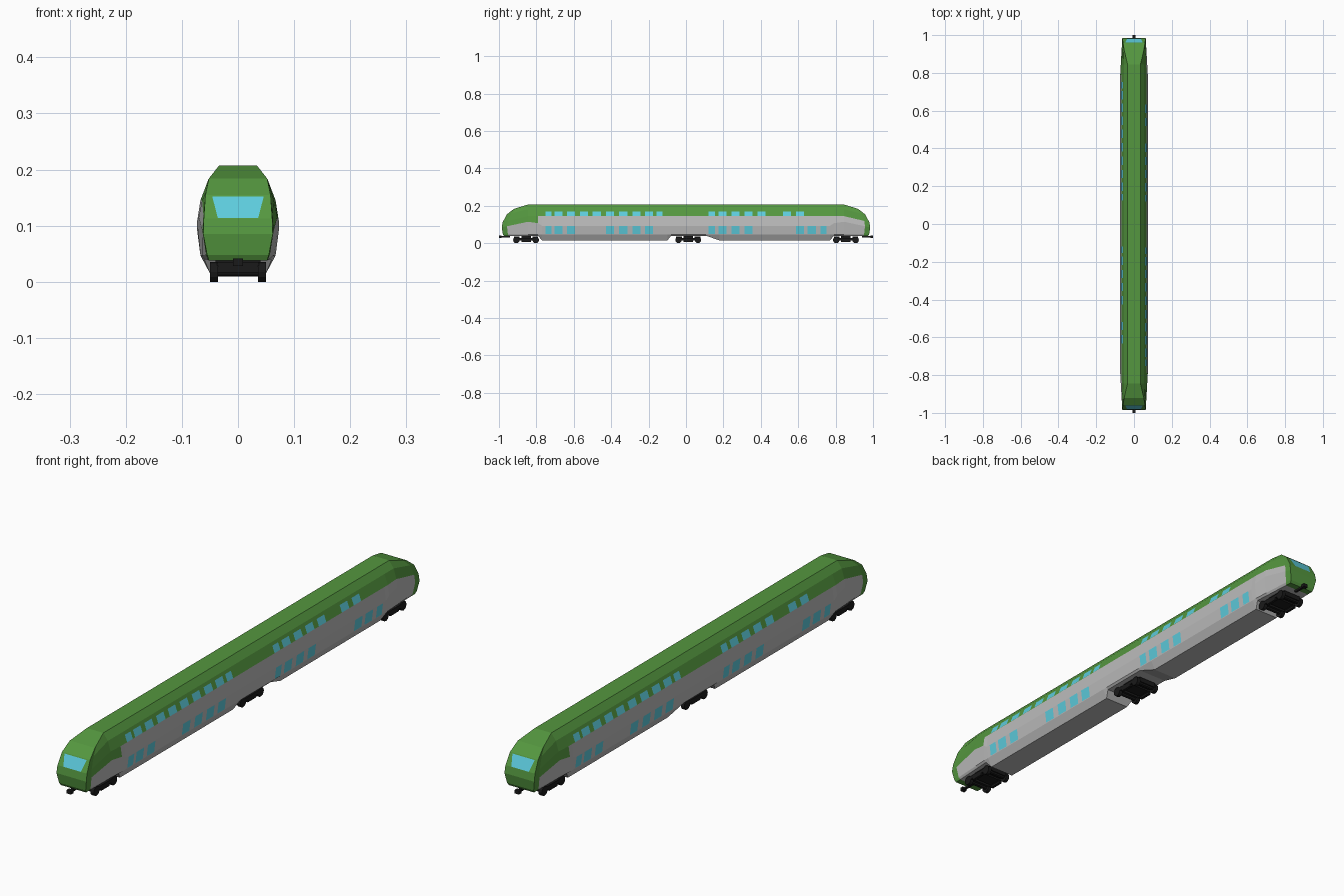
import bpy, bmesh, math
from mathutils import Vector, Matrix

if "Cube" in bpy.data.objects:
    bpy.data.objects.remove(bpy.data.objects["Cube"])


def material(name, rgb):
    m = bpy.data.materials.new(name)
    m.diffuse_color = (*rgb, 1)
    m.use_nodes = True
    m.node_tree.nodes["Principled BSDF"].inputs["Base Color"].default_value = m.diffuse_color
    return m


GREY = material("light_grey", (0.5, 0.5, 0.5))
GREEN = material("green", (0.09, 0.31, 0.05))
GLASS = material("blue_glass", (0.11, 0.60, 0.72))
BLACK = material("black", (0.01, 0.01, 0.01))


def finish(name, bm, *mats):
    me = bpy.data.meshes.new(name)
    bm.to_mesh(me)
    bm.free()
    ob = bpy.data.objects.new(name, me)
    bpy.context.collection.objects.link(ob)
    for m in mats:
        me.materials.append(m)
    return ob


def box(bm, center, size):
    bmesh.ops.create_cube(bm, size=1, matrix=Matrix.Translation(center) @ Matrix.Diagonal((*size, 1)))


def cyl_x(bm, center, r, depth, n=12):
    bmesh.ops.create_cone(bm, cap_ends=True, segments=n, radius1=r, radius2=r, depth=depth,
                          matrix=Matrix.Translation(center) @ Matrix.Rotation(math.pi / 2, 4, 'Y'))


# Half cross-section (x, z) from floor edge to roof edge, and the nose outline (x, y, z)
SECTION = [(.05, .015), (.067, .047), (.073, .093), (.067, .145), (.053, .182), (.034, .207)]
NOSE = [(.052, .973, .038), (.055, .979, .048), (.062, .985, .085),
        (.061, .98, .113), (.058, .957, .155), (.052, .92, .184)]


def station(y, low):
    pts = [Vector((x, y, z)) for x, z in SECTION]
    if not low:                       # floor raised over a bogie
        pts[0] = Vector((.06, y, .04))
    if abs(y) > .78:                  # ends taper and the colour line rises
        pts[2].z = .107 if abs(y) < .8 else .115
        if abs(y) > .8:
            for p in pts[:4]:
                p.x -= .003
    return pts


def nose(sign):
    return [Vector((x, sign * y, z)) for x, y, z in NOSE]


def blend(a, b, t):
    return [p.lerp(q, t) for p, q in zip(a, b)]


# Body shell: loft of stations, raised floor over the three bogies
floor = [(-.845, 0), (-.79, 0), (-.77, 1), (-.1, 1), (-.08, 0),
         (.107, 0), (.18, 1), (.77, 1), (.79, 0), (.845, 0)]
stations = [station(y, low) for y, low in floor]
stations = ([nose(-1), blend(stations[0], nose(-1), .8)] + stations
            + [blend(stations[-1], nose(1), .8), nose(1)])
bm = bmesh.new()
rings = []
for pts in stations:
    right = [bm.verts.new(p) for p in pts]
    left = [bm.verts.new((-p.x, p.y, p.z)) for p in pts]
    rings.append(right + left[::-1])
last = len(rings) - 1
n = len(rings[0])
for i in range(last):
    for j in range(n):
        k = (j + 1) % n
        f = bm.faces.new((rings[i][j], rings[i][k], rings[i + 1][k], rings[i + 1][j]))
        level = min(j, n - 2 - j)     # band counted from the floor on either side
        step = i if j < n // 2 else last - 1 - i   # livery is turned half round on the left
        grey = level < 2 or (level == 2 and 3 <= step <= 11)
        if i in (0, last - 1):
            grey = False
        f.material_index = 0 if grey else 1
for ring in (rings[0], rings[-1]):    # nose fronts, one strip per level
    for j in range(n // 2 - 1):
        f = bm.faces.new((ring[j], ring[j + 1], ring[n - 2 - j], ring[n - 1 - j]))
        f.material_index = 1
bmesh.ops.recalc_face_normals(bm, faces=bm.faces)
finish("body_shell", bm, GREY, GREEN)


# Side windows: right side, then the same turned half round for the left side
def side_x(z):
    for (x0, z0), (x1, z1) in zip(SECTION, SECTION[1:]):
        if z0 <= z <= z1:
            return x0 + (x1 - x0) * (z - z0) / (z1 - z0) + .0008


def window_row(bm, centers, z0, z1):
    for y in centers:
        w = .017 if abs(y) in (.735, .142, .137) else .022
        for s in (1, -1):
            bm.faces.new([bm.verts.new((s * side_x(z), s * (y + d * w), z))
                          for d, z in ((-1, z0), (1, z0), (1, z1), (-1, z1))])


front_a = [-.735, -.682, -.615]
front_b = [-.407, -.335, -.265, -.198]
rear_a = [.137, .195, .265, .334]
bm = bmesh.new()
window_row(bm, front_a + [-.546, -.477] + front_b + [-.142] + rear_a + [.404, .54, .61], .1455, .171)
window_row(bm, front_a + front_b + rear_a + [.61, .672, .735], .049, .0925)
finish("side_windows", bm, GLASS)

# Windscreens lie on the sloping nose strip
for sign, name in ((-1, "front_windscreen"), (1, "rear_windscreen")):
    bm = bmesh.new()
    a, b = nose(sign)[3], nose(sign)[4]
    corners = []
    for t, w in ((.0, .036), (.92, .046)):
        p = a.lerp(b, t) + Vector((0, sign * .0012, .0008))
        corners += [(-w, p.y, p.z), (w, p.y, p.z)]
    v = [bm.verts.new(c) for c in corners]
    f = bm.faces.new((v[0], v[1], v[3], v[2]) if sign < 0 else (v[1], v[0], v[2], v[3]))
    finish(name, bm, GLASS)

# Bogies: side beams, bolster, axles and wheels
for name, yc in (("front_bogie", -.855), ("middle_bogie", .012), ("rear_bogie", .855)):
    bm = bmesh.new()
    box(bm, (0, yc, .03), (.08, .05, .024))
    for s in (1, -1):
        box(bm, (s * .044, yc, .022), (.012, .125, .013))
        box(bm, (s * .045, yc, .017), (.010, .05, .018))
        for d in (-.052, .052):
            cyl_x(bm, (s * .043, yc + d, .0175), .0175, .014)
    for d in (-.052, .052):
        cyl_x(bm, (0, yc + d, .0175), .008, .08, 8)
        box(bm, (0, yc + d * .95, .026), (.075, .03, .018))
    finish(name, bm, BLACK)

# Couplers at both ends
for sign, name in ((-1, "front_coupler"), (1, "rear_coupler")):
    bm = bmesh.new()
    box(bm, (0, sign * .965, .035), (.009, .05, .008))
    box(bm, (0, sign * .993, .035), (.018, .014, .013))
    finish(name, bm, BLACK)
